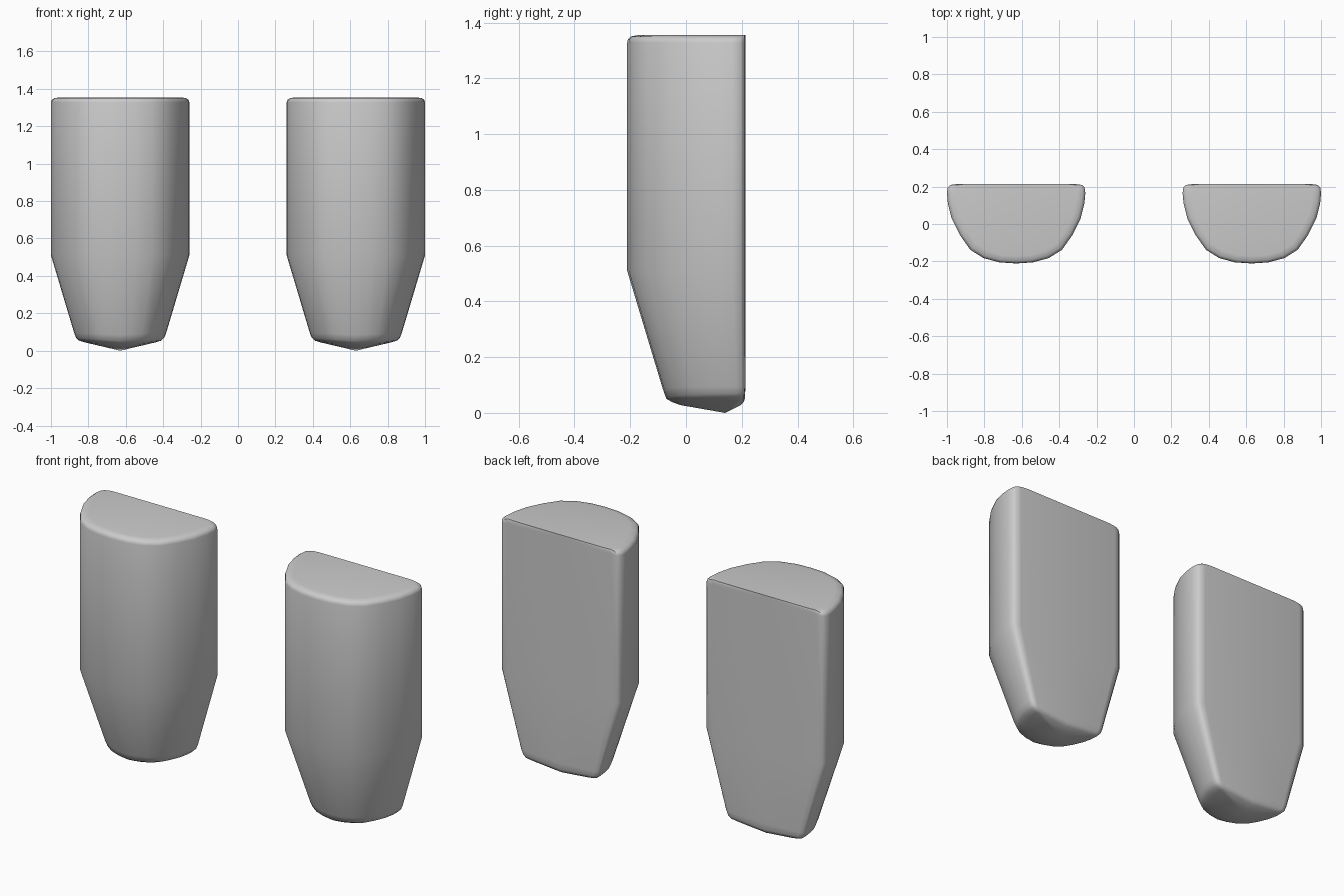
import bpy, bmesh

if "Cube" in bpy.data.objects:
    bpy.data.objects.remove(bpy.data.objects["Cube"])

# Half of the D-shaped cross-section: front centre round to back centre
HALF = [(0, -0.211), (0.09, -0.205), (0.175, -0.182), (0.245, -0.138),
        (0.30, -0.06), (0.345, 0.03), (0.365, 0.11), (0.37, 0.165),
        (0.366, 0.195), (0.352, 0.209), (0.32, 0.213), (0, 0.213)]
PROFILE = HALF + [(-x, y) for x, y in HALF[-2:0:-1]]
WIDTH, BACK, DEPTH = 0.37, 0.213, 0.424

# Rings: half width, front y, back y, z at the centre, extra z at the sides
RINGS = [(0.325, -0.172, 0.213, 1.355, 0),
         (0.353, -0.198, 0.213, 1.350, 0),
         (0.366, -0.208, 0.213, 1.341, 0),
         (0.370, -0.211, 0.213, 1.328, 0),
         (0.370, -0.211, 0.213, 0.510, 0),
         (0.246, -0.083, 0.213, 0.085, 0.01),
         (0.236, -0.070, 0.211, 0.050, 0.02),
         (0.220, -0.048, 0.206, 0.038, 0.016),
         (0.190, -0.020, 0.197, 0.028, 0.017)]


def tapered_block(name, cx):
    bm = bmesh.new()
    rings = []
    for w, front, back, z, lift in RINGS:
        rings.append([bm.verts.new((cx + x / WIDTH * w,
                                    back - (BACK - y) / DEPTH * (back - front),
                                    z + lift * abs(x) / WIDTH))
                      for x, y in PROFILE])
    n = len(PROFILE)
    # Flat top, lofted walls and shallow pointed underside
    bm.faces.new(rings[0])
    for a, b in zip(rings, rings[1:]):
        for i in range(n):
            j = (i + 1) % n
            bm.faces.new((a[i], a[j], b[j], b[i]))
    tip = bm.verts.new((cx, 0.14, 0.0))
    for i in range(n):
        bm.faces.new((rings[-1][i], rings[-1][(i + 1) % n], tip))
    bmesh.ops.recalc_face_normals(bm, faces=bm.faces[:])
    mesh = bpy.data.meshes.new(name)
    bm.to_mesh(mesh)
    bm.free()
    obj = bpy.data.objects.new(name, mesh)
    bpy.context.collection.objects.link(obj)
    bpy.ops.object.select_all(action='DESELECT')
    obj.select_set(True)
    bpy.context.view_layer.objects.active = obj
    bpy.ops.object.shade_smooth_by_angle(angle=0.7)


# Matching pair of blocks
for name, side in (("left_block", -1), ("right_block", 1)):
    tapered_block(name, side * 0.63)
